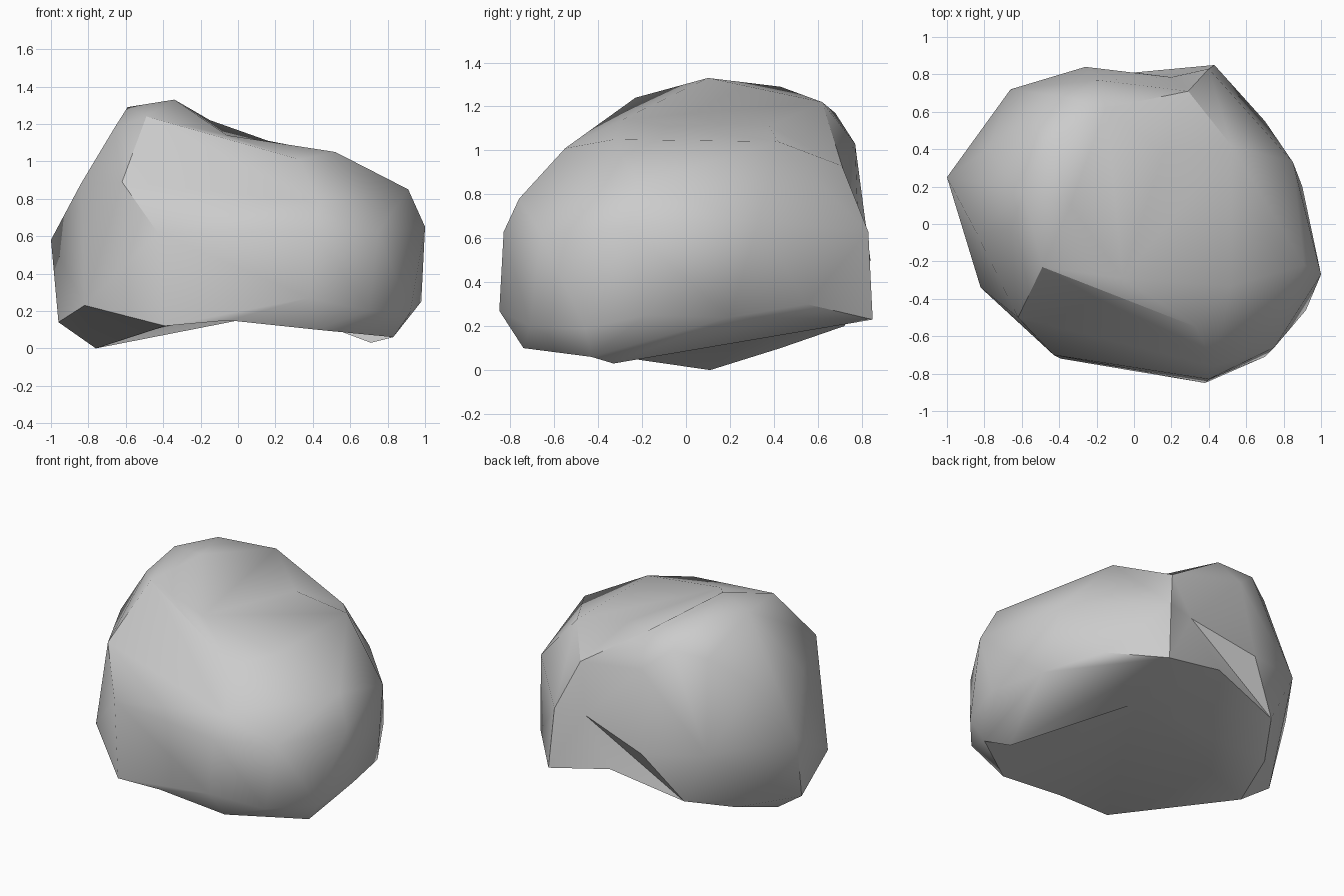
import bpy
import bmesh
from mathutils import Vector

default_cube = bpy.data.objects.get("Cube")
if default_cube:
    bpy.data.objects.remove(default_cube, do_unlink=True)


def make_material(name, colour):
    material = bpy.data.materials.new(name)
    material.use_nodes = True
    material.diffuse_color = colour
    shader = material.node_tree.nodes["Principled BSDF"]
    shader.inputs["Base Color"].default_value = colour
    shader.inputs["Roughness"].default_value = 0.9
    return material


def add_corners(mesh, corners):
    """Add one band of rock corners and return its vertices."""
    return [mesh.verts.new(corner) for corner in corners]


def hollow(mesh, band, centre):
    """Replace the facets lying wholly inside a band by a fan around a sunken centre."""
    band = {vert for vert in band if vert.is_valid}
    inside = [face for face in mesh.faces if set(face.verts) <= band]
    if not inside:
        return
    rim = [edge for edge in {e for f in inside for e in f.edges}
           if sum(face in inside for face in edge.link_faces) == 1]
    rim_pairs = [tuple(edge.verts) for edge in rim]
    bmesh.ops.delete(mesh, geom=inside, context="FACES")
    sunken = mesh.verts.new(centre)
    for first, second in rim_pairs:
        mesh.faces.new((first, second, sunken))


def notch(mesh, first, second, target):
    """Bend the edge between two corners through a target point."""
    if not (first.is_valid and second.is_valid):
        return
    edge = mesh.edges.get((first, second))
    if edge:
        sides = list(edge.link_faces)
        middle = bmesh.utils.edge_split(edge, first, 0.5)[1]
        middle.co = Vector(target)
        # Join the new corner to the opposite corner of each neighbouring facet
        for face in sides:
            opposite = [v for v in face.verts if v not in (first, second, middle)]
            bmesh.utils.face_split(face, middle, opposite[0])


rock = bmesh.new()

# Crown: the high ridge and the edge of the sloping plateau
crown = add_corners(rock, [
    (-.34, .1, 1.33), (-.49, -.23, 1.24), (.33, -.55, 1.01),
    (.52, -.33, 1.05), (.52, .42, 1.04), (-.15, .62, 1.22)])
plateau_rear, crown_rear = crown[4:]

# Shoulders: facets falling away from the crown
add_corners(rock, [
    (-.59, .17, 1.29), (-.45, .43, 1.29), (-.56, .57, 1.12),
    (-.78, .4, .94), (-.66, -.03, 1.18), (-.37, .68, 1.17),
    (-.84, -.05, .88), (-.62, -.5, .89), (.43, -.76, .78), (.91, -.22, .85)])

# Waist: the widest band
add_corners(rock, [
    (-1, .25, .58), (-.66, .72, .55), (.85, .33, .68), (1, -.27, .65),
    (.75, -.66, .62), (.4, -.83, .63), (-.43, -.7, .62)])

# Skirt: lower corners above the underside
skirt = add_corners(rock, [
    (-.96, .14, .14), (-.82, -.34, .23), (.38, -.85, .27), (.7, -.71, .2),
    (.92, -.46, .19), (.98, -.18, .25), (.9, .2, .24), (.7, .55, .3)])

# Feet: corners around the arched underside
feet = add_corners(rock, [
    (-.76, .11, 0), (-.68, .43, .1), (-.49, .72, .2), (.43, .85, .23),
    (.83, -.43, .06), (.71, -.33, .03), (.42, -.74, .1), (-.39, -.72, .12)])
rear_foot, spur_foot = feet[2:4]
front_feet = feet[6:]

# Spur: the ridge standing out at the back, with the wall beside it
spur = add_corners(rock, [
    (.4, .83, .63), (.29, .71, .93), (-.26, .84, .5), (-.2, .77, 1.03)])

hull = bmesh.ops.convex_hull(rock, input=rock.verts)
unused = {item for key in ("geom_interior", "geom_unused") for item in hull[key]
          if isinstance(item, bmesh.types.BMVert) and not item.link_faces}
bmesh.ops.delete(rock, geom=list(unused), context="VERTS")

# Sunken plateau, arched underside and shallow hollow beside the spur
hollow(rock, crown, (-.06, -.29, 1.14))
hollow(rock, feet + skirt[-1:], (.26, .34, .2))
hollow(rock, spur + [rear_foot, spur_foot], (.2, .785, .62))
notch(rock, plateau_rear, crown_rear, (.16, .38, 1.11))
notch(rock, rear_foot, spur_foot, (0, .81, .32))
notch(rock, *front_feet, (-.05, -.76, .15))

bmesh.ops.recalc_face_normals(rock, faces=rock.faces)

mesh_data = bpy.data.meshes.new("boulder")
rock.to_mesh(mesh_data)
rock.free()
boulder = bpy.data.objects.new("boulder", mesh_data)
bpy.context.collection.objects.link(boulder)
mesh_data.materials.append(make_material("stone_grey", (.6, .6, .6, 1)))

# Soft shading across shallow facets, crisp edges elsewhere
bpy.ops.object.select_all(action="DESELECT")
boulder.select_set(True)
bpy.context.view_layer.objects.active = boulder
bpy.ops.object.shade_smooth_by_angle(angle=.65)
